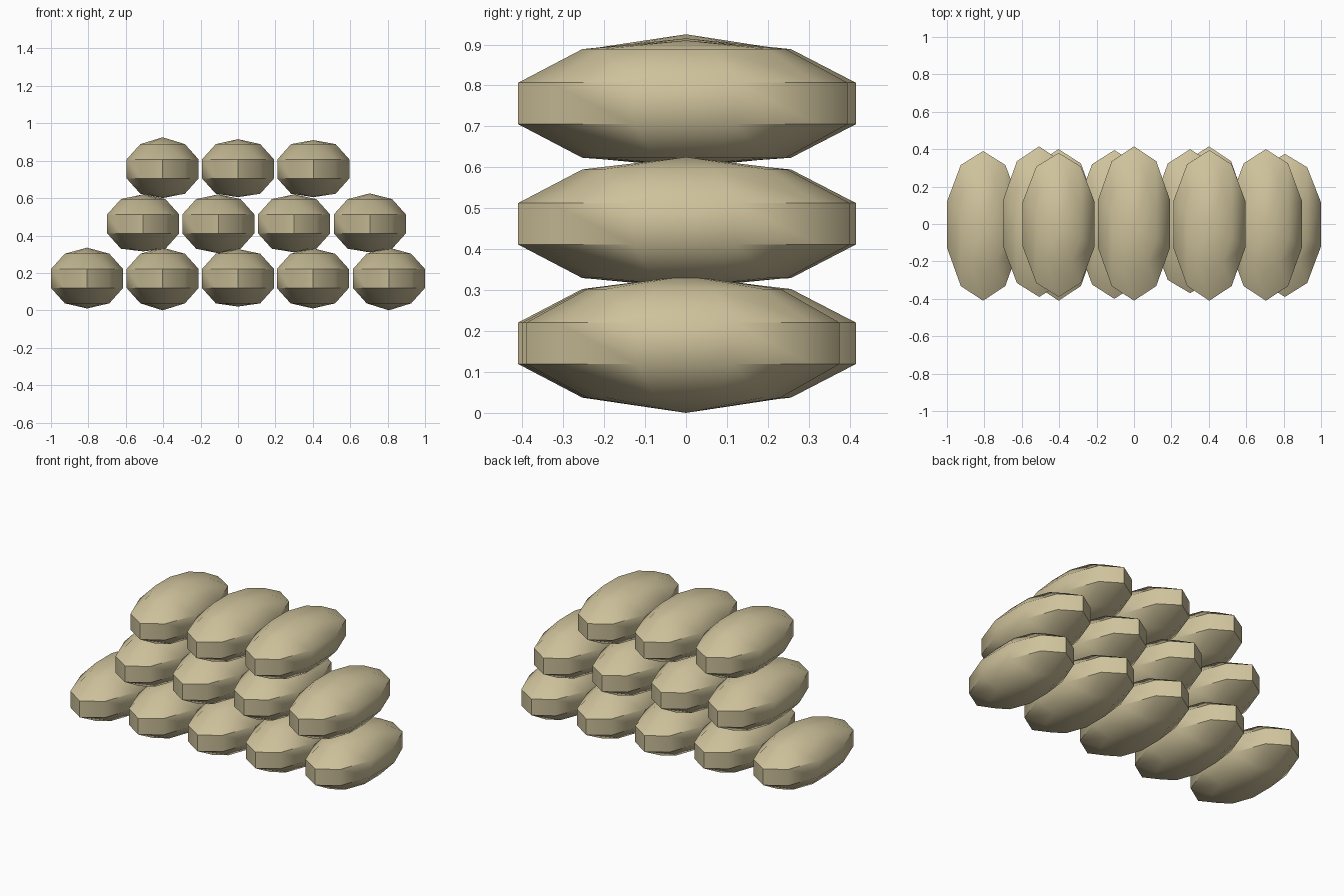
import bpy, bmesh, math

if "Cube" in bpy.data.objects:
    bpy.data.objects.remove(bpy.data.objects["Cube"])

# Single burlap colour
burlap = bpy.data.materials.new("burlap tan")
burlap.diffuse_color = (0.62, 0.54, 0.33, 1)
burlap.use_nodes = True
burlap.node_tree.nodes["Principled BSDF"].inputs["Base Color"].default_value = burlap.diffuse_color

RX, RZ = 0.213, 0.164          # sphere radii across and up
TIP = math.cos(math.radians(18))  # radius of the widest ring on the unit sphere


def sandbag(name, x, z, front, back, bottom, top):
    """Coarse ten-sided ellipsoid with its own end lengths and crown heights."""
    bm = bmesh.new()
    bmesh.ops.create_uvsphere(bm, u_segments=10, v_segments=5, radius=1)
    for v in bm.verts:
        c = v.co
        if abs(c.z) > 0.99:                      # crown and underside points
            c.z = (top if c.z > 0 else bottom) - z
        else:
            c.z *= RZ
        c.x *= RX
        c.y *= (back if c.y > 0 else front) / TIP
    me = bpy.data.meshes.new(name)
    bm.to_mesh(me)
    bm.free()
    me.materials.append(burlap)
    ob = bpy.data.objects.new(name, me)
    ob.location = (x, 0, z)
    bpy.context.collection.objects.link(ob)
    bpy.context.view_layer.objects.active = ob
    ob.select_set(True)
    bpy.ops.object.shade_smooth_by_angle(angle=math.radians(45))
    ob.select_set(False)


# Rows of bags: centre height, then (x, front length, back length, bottom, top)
rows = {
    "bottom": (0.17, [(-0.807, .41, .39, .01, .335), (-0.403, .41, .40, .0, .335),
                      (0, .40, .41, .02, .328), (0.4, .40, .415, .01, .332),
                      (0.807, .39, .375, .0, .335)]),
    "middle": (0.462, [(-0.507, .39, .415, .315, .62), (-0.105, .40, .395, .305, .62),
                       (0.3, .37, .40, .31, .62), (0.705, .41, .40, .31, .625)]),
    "top": (0.756, [(-0.403, .39, .38, .60, .925), (0, .41, .415, .605, .915),
                    (0.403, .41, .395, .605, .91)]),
}
for row, (z, bags) in rows.items():
    for i, (x, front, back, lo, hi) in enumerate(bags, 1):
        sandbag(f"{row}_sandbag_{i}", x, z, front, back, lo, hi)
